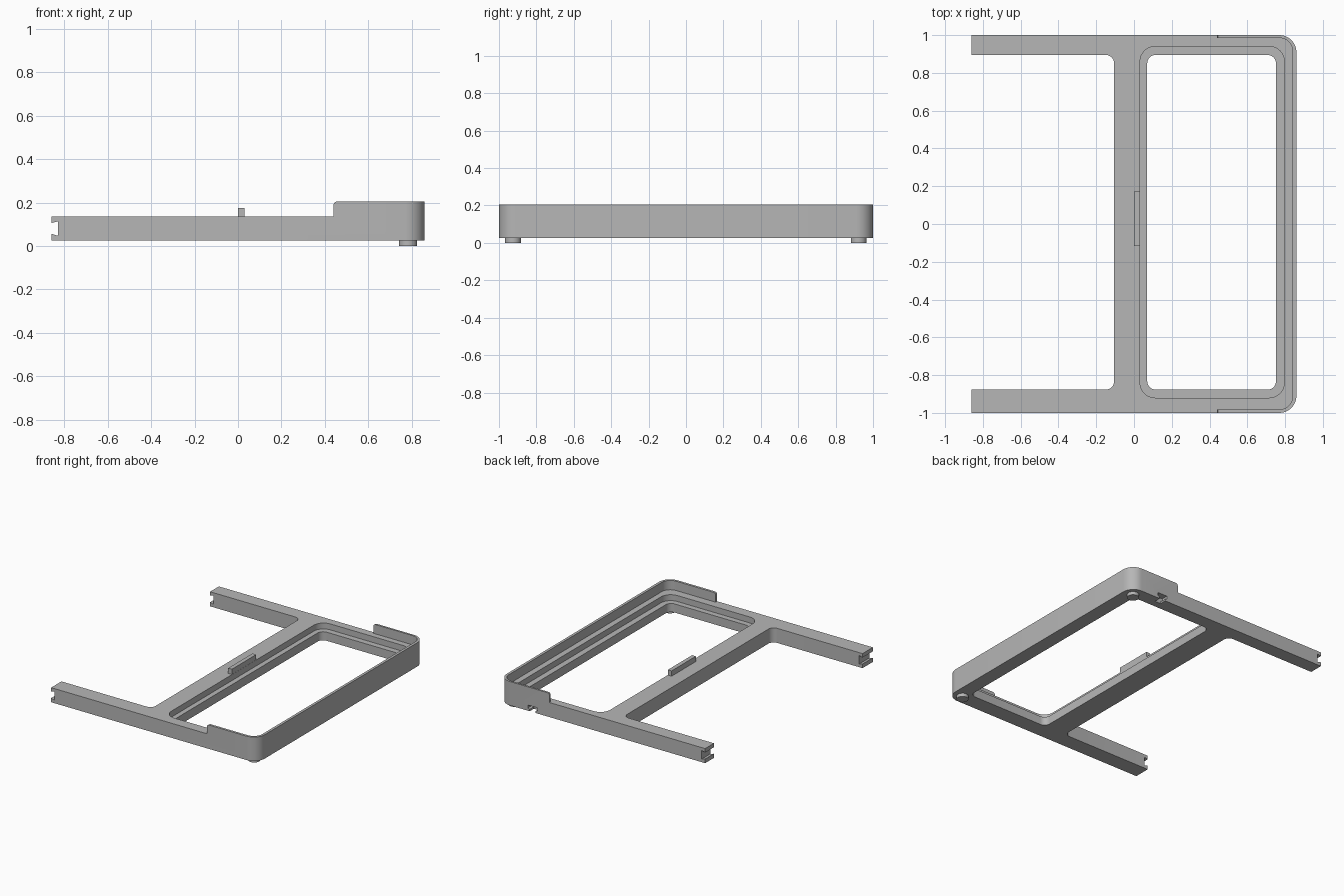
import bpy, bmesh, math
from mathutils import Vector

if "Cube" in bpy.data.objects:
    bpy.data.objects.remove(bpy.data.objects["Cube"], do_unlink=True)

grey = bpy.data.materials.new("plain grey")
grey.use_nodes = True
colour = (0.47, 0.47, 0.47, 1)
grey.diffuse_color = colour
grey.node_tree.nodes["Principled BSDF"].inputs["Base Color"].default_value = colour


def rounded(points, steps=8):
    """Outline from (u, v, radius) corners; rounded corners are right angles."""
    out = []
    for i, (u, v, r) in enumerate(points):
        p = Vector((u, v))
        if r == 0:
            out.append(p)
            continue
        a = (Vector(points[i - 1][:2]) - p).normalized()
        b = (Vector(points[(i + 1) % len(points)][:2]) - p).normalized()
        c = p + (a + b) * r
        for k in range(steps + 1):
            t = math.pi / 2 * k / steps
            out.append(c - r * (b * math.cos(t) + a * math.sin(t)))
    return out


def prism(name, points, low, high, axis="z"):
    """Extrude an outline along z (outline in xy) or along y (outline in xz)."""
    bm = bmesh.new()
    place = (lambda p: (p.x, p.y, low)) if axis == "z" else (lambda p: (p.x, low, p.y))
    step = (0, 0, high - low) if axis == "z" else (0, high - low, 0)
    face = bm.faces.new([bm.verts.new(place(p)) for p in rounded(points)])
    side = bmesh.ops.extrude_face_region(bm, geom=[face])["geom"]
    bmesh.ops.translate(bm, vec=step, verts=[g for g in side if isinstance(g, bmesh.types.BMVert)])
    bmesh.ops.recalc_face_normals(bm, faces=bm.faces)
    mesh = bpy.data.meshes.new(name)
    bm.to_mesh(mesh)
    bm.free()
    mesh.materials.append(grey)
    obj = bpy.data.objects.new(name, mesh)
    bpy.context.collection.objects.link(obj)
    return obj


def rect(x0, x1, y0, y1, left=0, right=0):
    return [(x0, y0, left), (x1, y0, right), (x1, y1, right), (x0, y1, left)]


def cut(obj, cutter):
    mod = obj.modifiers.new(cutter.name, "BOOLEAN")
    mod.operation = "DIFFERENCE"
    mod.solver = "EXACT"
    mod.object = cutter
    bpy.context.view_layer.objects.active = obj
    bpy.ops.object.modifier_apply(modifier=mod.name)
    bpy.data.objects.remove(cutter, do_unlink=True)


def smooth(obj):
    bpy.ops.object.select_all(action="DESELECT")
    obj.select_set(True)
    bpy.context.view_layer.objects.active = obj
    bpy.ops.object.shade_smooth_by_angle(angle=math.radians(30))


# Frame: crossbar, two arms and the raised end, at full rim height
frame = prism("frame", [
    (-0.86, -1, 0), (0.86, -1, 0.09), (0.86, 1, 0.09), (-0.86, 1, 0),
    (-0.86, 0.895, 0), (-0.105, 0.895, 0.045),
    (-0.105, -0.877, 0.045), (-0.86, -0.877, 0)], 0.025, 0.205)

# Lower the arms, leaving the rim ends with rounded top corners
cut(frame, prism("arm_cutter", [
    (-1, 0.135, 0), (0.44, 0.135, 0), (0.44, 0.19, 0),
    (0.445, 0.2, 0), (0.455, 0.205, 0), (0.455, 0.3, 0), (-1, 0.3, 0)], -1.1, 1.1, "y"))
# Inside of the rim, recessed ledge and opening
cut(frame, prism("rim_cutter", rect(-1, 0.84, -0.982, 0.985, 0, 0.07), 0.135, 0.3))
cut(frame, prism("recess_cutter", rect(0.032, 0.796, -0.92, 0.94, 0.08, 0.08), 0.09, 0.3))
cut(frame, prism("opening_cutter", rect(0.07, 0.752, -0.877, 0.895, 0.045, 0.045), -0.1, 0.3))
# Dovetail slots in the arm ends and under the back edge
cut(frame, prism("end_slot_cutter", [
    (-0.88, 0.062, 0), (-0.83, 0.047, 0), (-0.83, 0.113, 0), (-0.88, 0.1, 0)], -1.1, 1.1, "y"))
cut(frame, prism("edge_slot_cutter", [
    (0.555, 0, 0), (0.605, 0, 0), (0.605, 0.04, 0), (0.62, 0.045, 0), (0.62, 0.068, 0),
    (0.54, 0.068, 0), (0.54, 0.045, 0), (0.555, 0.04, 0)], 0.95, 1.1, "y"))
smooth(frame)

# Raised tab on the crossbar
prism("crossbar_tab", rect(0, 0.031, -0.117, 0.172), 0.135, 0.175)

# Round feet under the raised end
for name, y in (("front_foot", -0.925), ("back_foot", 0.923)):
    bpy.ops.mesh.primitive_cylinder_add(vertices=32, radius=0.042, depth=0.025,
                                        location=(0.783, y, 0.0125))
    foot = bpy.context.object
    foot.name = name
    foot.data.materials.append(grey)
    smooth(foot)
